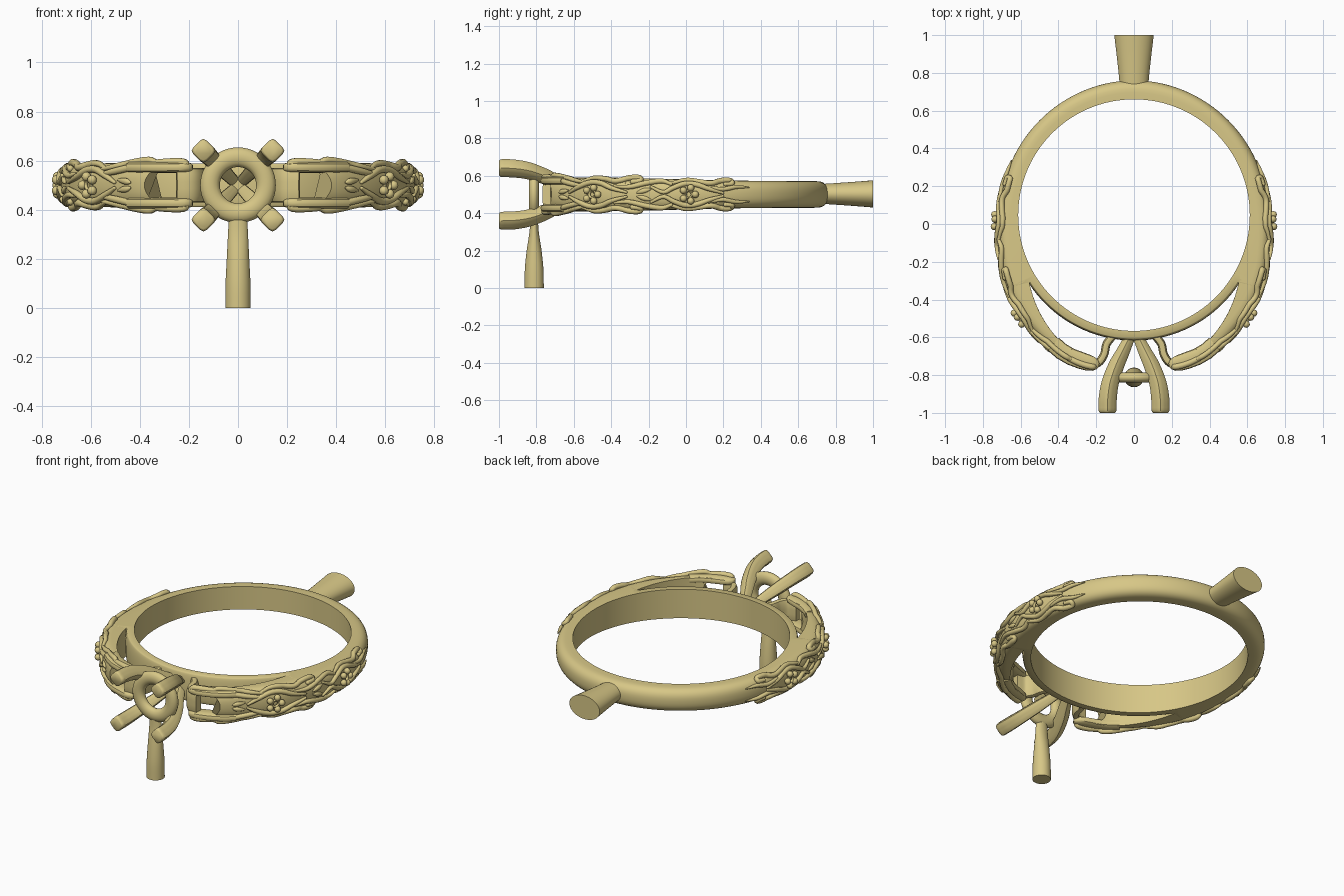
import bpy, bmesh
from math import sin, cos, radians, pi
from mathutils import Vector, Matrix

if "Cube" in bpy.data.objects:
    bpy.data.objects.remove(bpy.data.objects["Cube"])

CY, CZ, RI = 0.047, 0.5, 0.613          # ring centre and finger radius
gold = bpy.data.materials.new("gold")
gold.diffuse_color = (0.68, 0.57, 0.24, 1)
gold.use_nodes = True
gold.node_tree.nodes["Principled BSDF"].inputs["Base Color"].default_value = gold.diffuse_color


def hermite(tab, x):
    """Smooth lookup in a table of (x, value)."""
    if x <= tab[0][0]: return tab[0][1]
    if x >= tab[-1][0]: return tab[-1][1]
    n = len(tab)
    i = next(k for k in range(n - 1) if tab[k + 1][0] >= x)
    def slope(k):
        a, b = tab[max(k - 1, 0)], tab[min(k + 1, n - 1)]
        return (b[1] - a[1]) / (b[0] - a[0])
    (x0, y0), (x1, y1) = tab[i], tab[i + 1]
    d = x1 - x0
    t = (x - x0) / d
    return ((2*t**3 - 3*t*t + 1)*y0 + (t**3 - 2*t*t + t)*d*slope(i)
            + (3*t*t - 2*t**3)*y1 + (t**3 - t*t)*d*slope(i + 1))


def smooth(pts, n=6):
    """Sample a smooth path (tuples of any length) through the points."""
    cols = [[(k, p[c]) for k, p in enumerate(pts)] for c in range(len(pts[0]))]
    m = (len(pts) - 1) * n
    return [tuple(hermite(c, k / n) for c in cols) for k in range(m + 1)]


def finish(name, bm, angle=40):
    bmesh.ops.recalc_face_normals(bm, faces=bm.faces)
    me = bpy.data.meshes.new(name)
    bm.to_mesh(me)
    bm.free()
    me.polygons.foreach_set("use_smooth", [True] * len(me.polygons))
    me.set_sharp_from_angle(angle=radians(angle))
    me.materials.append(gold)
    ob = bpy.data.objects.new(name, me)
    bpy.context.collection.objects.link(ob)
    return ob


def loft(bm, rings, closed=False):
    vs = [[bm.verts.new(p) for p in r] for r in rings]
    n = len(vs[0])
    for a, b in zip(vs, vs[1:] + vs[:1] if closed else vs[1:]):
        for i in range(n):
            bm.faces.new((a[i], a[(i+1) % n], b[(i+1) % n], b[i]))
    if not closed:
        bm.faces.new(vs[0])
        bm.faces.new(vs[-1])


def sweep(bm, path, sizes, up, sides=8, e=2):
    """Tube with a superellipse section; sizes = (half width, half height)."""
    path = [Vector(p) for p in path]
    rings = []
    for i, p in enumerate(path):
        t = (path[min(i+1, len(path)-1)] - path[max(i-1, 0)]).normalized()
        u = Vector(up(p)) if callable(up) else Vector(up)
        s = t.cross(u).normalized()
        u = s.cross(t)
        a, b = sizes[i]
        ring = []
        for k in range(sides):
            c, d = cos(2*pi*(k+.5)/sides), sin(2*pi*(k+.5)/sides)
            q = (abs(c)**e + abs(d)**e) ** (-1/e)
            ring.append(p + s*(a*c*q) + u*(b*d*q))
        rings.append(ring)
    loft(bm, rings)


# Ring shape by angle from the front, in degrees
OUT = [(10, .848), (18, .862), (27, .855), (38, .828), (50, .803), (65, .768),
       (80, .733), (100, .712), (130, .708), (180, .714)]
HALF = [(0, .088), (40, .09), (70, .085), (100, .076), (130, .072), (180, .071)]
SHOULDER_IN = [(19, .775), (27, .782), (37, .747), (48, .70), (57, .66), (62, .64)]


def polar(a, r, z, s=1):
    return Vector((s*r*sin(radians(a)), CY - r*cos(radians(a)), CZ + z))


def crown(a, v):
    """Radius of the domed outer surface at height fraction v."""
    return hermite(OUT, a) - .065 + .065*max(0, 1 - abs(v)**2.5)**.4


def on_surface(a, z, s, lift=0.0):
    v = min(abs(z) / hermite(HALF, a), .93)
    return polar(a, crown(a, v) + lift, z, s)


V = [sin(radians(-90 + 12*k)) for k in range(16)]

# Band: heavy at the back and sides, thin rail behind the setting
bm = bmesh.new()
half = [3*k for k in range(20)] + [59] + [60 + 3*k for k in range(41)]
rings = []
for a, s in [(a, 1) for a in half] + [(a, -1) for a in half[-2:0:-1]]:
    h = hermite(HALF, a)
    ring = [polar(a, RI, -h, s)]
    for v in V:
        r = crown(a, v) if a > 58 else .652 + .012*(1 - v*v)**.5
        ring.append(polar(a, r, h*v, s))
    rings.append(ring + [polar(a, RI, h, s)])
loft(bm, rings, True)
finish("band", bm)

for s, side in ((1, "right"), (-1, "left")):
    # Shoulder: domed arm lifting off the band, hollow-cut front end
    bm = bmesh.new()
    rings = []
    for k in range(25):
        t = k / 24
        def ang(v): return 61 + (21.5 + 5*(1 - v*v) - 61)*t
        ring = []
        for v in V:
            a = ang(v)
            ring.append(polar(a, crown(a, v), hermite(HALF, a)*v, s))
        for v in (1, .5, 0, -.5, -1):
            a = ang(v)
            ring.append(polar(a, hermite(SHOULDER_IN, a), hermite(HALF, a)*v, s))
        rings.append(ring)
    loft(bm, rings)
    finish("shoulder_" + side, bm)

    # Forked ends of the shoulder
    bm = bmesh.new()
    for m in (1, -1):
        path, sizes = [], []
        for a, w in ((32, 1), (28, 1), (24, 1), (20, 1), (17, .95), (15, .8), (13.6, .5), (13.1, .2)):
            mid = (hermite(OUT, a) + hermite(SHOULDER_IN, a)) / 2
            path.append(polar(a, mid, m*.073, s))
            sizes.append((.045*w, .023*w**.5))
        sweep(bm, path, sizes, (0, 0, 1), 16, 3)
    finish("shoulder_fork_" + side, bm)

    # Bracket tying the shoulder back to the inner rail
    bm = bmesh.new()
    path = smooth([(.11, -.59), (.145, -.635), (.158, -.69), (.19, -.735), (.25, -.745)], 5)
    sweep(bm, [(s*x, y, CZ) for x, y in path], [(.022, .07)]*len(path), (0, 0, 1), 16, 4)
    finish("shoulder_bracket_" + side, bm)

    # Scrollwork, mirrored about the middle of the band: (angle, height, thickness)
    bm = bmesh.new()
    scrolls = [
        [(18, .078, .012), (15, .082, .016), (16, .094, .018), (22, .092, .017), (30, .076, .016),
         (38, .055, .015), (43, .045, .008)],
        [(24, .094, .014), (26, .102, .016), (31, .094, .015), (37, .078, .015), (43, .066, .008)],
        [(37, .012, .008), (41, .04, .014), (46, .064, .016), (51, .06, .016), (56, .034, .014),
         (62, .012, .008)],
        [(42, .07, .009), (47, .088, .015), (52, .083, .016), (57, .072, .016), (62, .088, .017),
         (66, .09, .017), (67, .074, .016), (64, .068, .014)],
        [(57, .045, .008), (63, .04, .014), (70, .062, .016), (76, .072, .015), (80, .056, .01)],
        [(72, .04, .008), (77, .012, .013), (81, .036, .015), (86, .058, .016), (91, .052, .016),
         (96, .03, .014), (102, .008, .008)],
        [(80, .06, .009), (86, .076, .015), (92, .068, .016), (97, .06, .016), (102, .074, .017),
         (106, .074, .016), (106.5, .058, .015), (103.5, .055, .012)],
        [(96, .04, .009), (102, .028, .013), (108, .04, .012), (114, .038, .004)],
    ]
    for sc in scrolls:
        pts = smooth(sc, 5)
        for m in (1, -1):
            sweep(bm, [on_surface(a, m*z, s, .007) for a, z, r in pts],
                  [(r*.95, r*.95) for a, z, r in pts],
                  lambda p: (p.x, p.y - CY, .0), 8)
        # rounded tips
        for m in (1, -1):
            for a, z, r in (sc[0], sc[-1]):
                bmesh.ops.create_uvsphere(bm, u_segments=8, v_segments=6, radius=r,
                    matrix=Matrix.Translation(on_surface(a, m*z, s, .007)))
    finish("scrollwork_" + side, bm, 60)

    # Flowers: a small ring with pearls around it, and leaves
    bm = bmesh.new()
    for c in (48, 87.5):
        ring = []
        for k in range(21):
            w = 2*pi*k/20
            ring.append(on_surface(c + 1.4*cos(w), .02*sin(w), s, .012))
        sweep(bm, ring, [(.008, .008)]*21, lambda p: (p.x, p.y - CY, 0), 6)
        for k in range(5):
            w = 2*pi*k/5
            p = on_surface(c + 2.7*cos(w), .037*sin(w), s, .018)
            bmesh.ops.create_uvsphere(bm, u_segments=12, v_segments=8, radius=.019,
                                      matrix=Matrix.Translation(p))
    for m in (1, -1):
        for leaf in ([(31, .01), (33, .016), (36, .022)], [(66, .008), (69, .02), (72, .03)]):
            pts = smooth(leaf, 4)
            sweep(bm, [on_surface(a, m*z, s, .002) for a, z in pts],
                  [(.003 + .011*sin(pi*k/8), .003 + .008*sin(pi*k/8)) for k in range(9)],
                  lambda p: (p.x, p.y - CY, 0), 8)
    finish("flowers_" + side, bm, 60)

# Four prongs spreading from the inner rail
bm = bmesh.new()
prong = smooth([(-.59, .025, .022), (-.68, .085, .029), (-.75, .133, .034), (-.84, .178, .037),
                (-.92, .196, .039), (-.985, .199, .039)], 5)
prong += [(-.995, .199, .036), (-1, .199, .031)]
for sx in (1, -1):
    for sz in (1, -1):
        d = Vector((sx, 0, sz)).normalized()
        sweep(bm, [d*r + Vector((0, y, CZ)) for y, r, w in prong],
              [(w, w) for y, r, w in prong], d, 20, 5)
finish("prongs", bm, 50)

# Gallery ring inside the prongs
bm = bmesh.new()
rings = []
for k in range(48):
    w = 2*pi*k/48
    rings.append([Vector((cos(w)*(.114 + .04*cos(q)), -.813 + .028*sin(q), CZ + sin(w)*(.114 + .04*cos(q))))
                  for q in [2*pi*j/14 for j in range(14)]])
loft(bm, rings, True)
finish("gallery_ring", bm)

# Casting stems: under the gallery ring and at the back of the band
bm = bmesh.new()
stem = smooth([(0, .052, .052), (.1, .051, .05), (.2, .046, .04), (.3, .041, .025), (.38, .037, .02)], 5)
sweep(bm, [(0, -.812, z) for z, a, b in stem], [(a, b) for z, a, b in stem], (0, 1, 0), 32)
finish("lower_stem", bm)
bm = bmesh.new()
stem = smooth([(.71, .074, .052), (.8, .082, .058), (.9, .093, .065), (1, .105, .073)], 3)
sweep(bm, [(0, y, CZ + .003) for y, a, b in stem], [(a, b) for y, a, b in stem], (0, 0, 1), 32)
finish("back_stem", bm)
